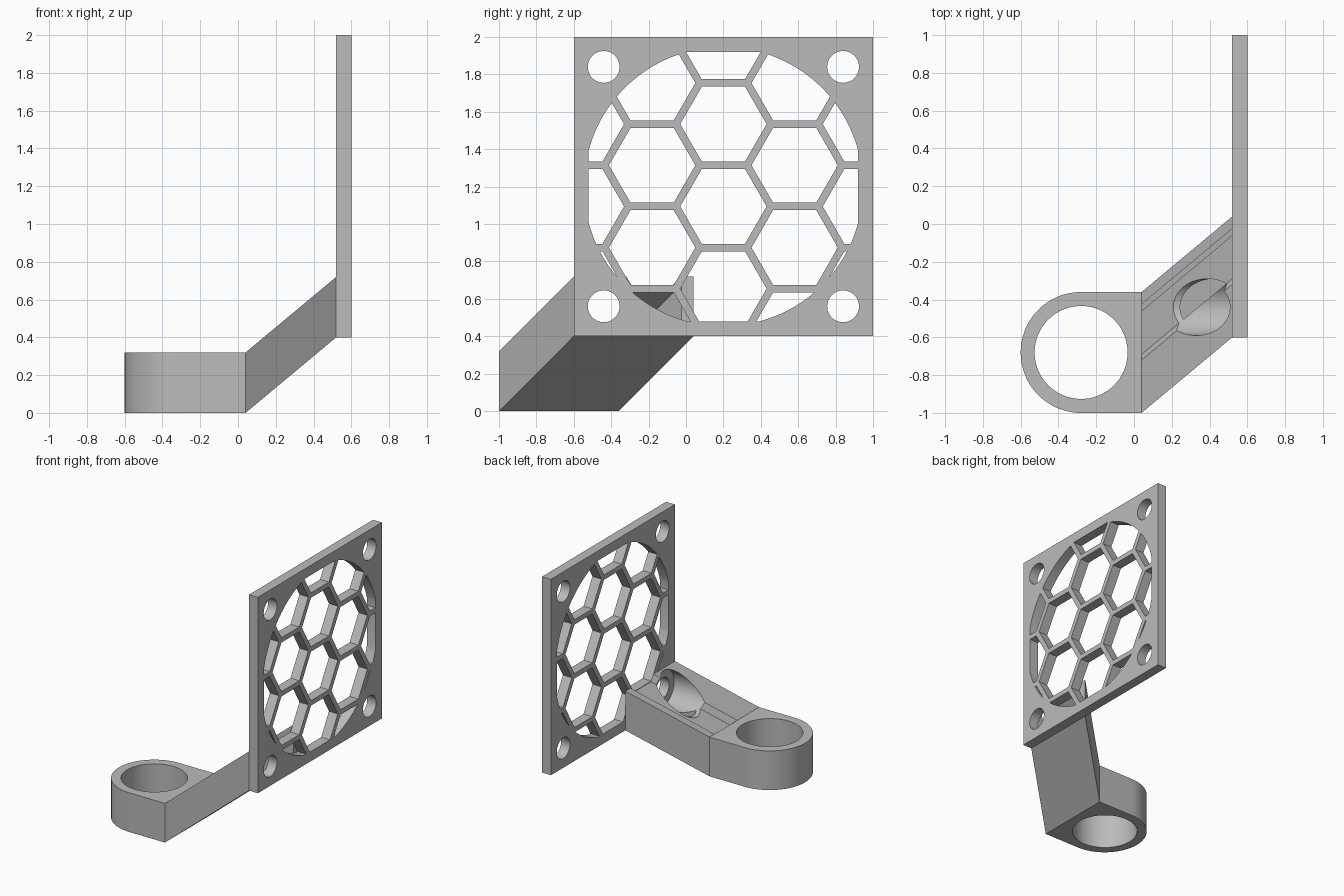
import bpy, bmesh, math
from mathutils import Vector

if "Cube" in bpy.data.objects:
    bpy.data.objects.remove(bpy.data.objects["Cube"], do_unlink=True)

grey = bpy.data.materials.new("plain grey")
grey.use_nodes = True
grey.diffuse_color = (0.5, 0.5, 0.5, 1)
grey.node_tree.nodes["Principled BSDF"].inputs["Base Color"].default_value = (0.5, 0.5, 0.5, 1)


def prisms(name, profiles, offset):
    """Extrude closed 3D outlines along an offset, all in one object."""
    bm = bmesh.new()
    for pts in profiles:
        low = [bm.verts.new(p) for p in pts]
        high = [bm.verts.new(Vector(p) + Vector(offset)) for p in pts]
        bm.faces.new(low)
        bm.faces.new(high[::-1])
        for i in range(len(pts)):
            j = (i + 1) % len(pts)
            bm.faces.new((low[j], low[i], high[i], high[j]))
    bmesh.ops.recalc_face_normals(bm, faces=bm.faces)
    mesh = bpy.data.meshes.new(name)
    bm.to_mesh(mesh)
    bm.free()
    mesh.materials.append(grey)
    ob = bpy.data.objects.new(name, mesh)
    bpy.context.collection.objects.link(ob)
    return ob


def circle(y, z, r, x, n=64, start=0.0, sweep=2 * math.pi):
    """Outline in the plane of constant x."""
    return [(x, y + r * math.cos(start + sweep * i / n),
             z + r * math.sin(start + sweep * i / n)) for i in range(n)]


def rect(x, y0, y1, z0, z1):
    return [(x, y0, z0), (x, y1, z0), (x, y1, z1), (x, y0, z1)]


def combine(target, tool, operation="DIFFERENCE"):
    bpy.context.view_layer.objects.active = target
    mod = target.modifiers.new("cut", "BOOLEAN")
    mod.operation, mod.object, mod.solver = operation, tool, "EXACT"
    bpy.ops.object.modifier_apply(modifier=mod.name)
    bpy.data.objects.remove(tool, do_unlink=True)


# Mounting plate with honeycomb opening and corner screw holes
CY, CZ, X0, X1 = 0.2, 1.2, 0.52, 0.60
plate = prisms("mounting_plate", [rect(X0, CY - 0.8, CY + 0.8, CZ - 0.8, CZ + 0.8)], (X1 - X0, 0, 0))

pitch, apothem = 0.44, 0.2
cells = []
for col in range(-2, 3):
    for row in range(-2, 3):
        z = 1.094 + pitch * (row + (0.5 if col % 2 else 0))
        y = CY + col * pitch * math.cos(math.pi / 6)
        cells.append(circle(y, z, apothem / math.cos(math.pi / 6), X0 - 0.1, 6))
grille = prisms("grille_cells", cells, (0.3, 0, 0))
combine(grille, prisms("disc", [circle(CY, CZ, 0.746, X0 - 0.05, 128)], (0.2, 0, 0)), "INTERSECT")
combine(grille, prisms("square", [rect(X0 - 0.04, CY - 0.72, CY + 0.72, CZ - 0.72, CZ + 0.72)],
                       (0.16, 0, 0)), "INTERSECT")
combine(plate, grille)
combine(plate, prisms("screw_holes", [circle(CY + 0.64 * a, CZ + 0.64 * b, 0.085, X0 - 0.1)
                                      for a in (-1, 1) for b in (-1, 1)], (0.3, 0, 0)))

# Clamp ring with a square end towards the arm
RX, RY, R = -0.28, -0.68, 0.32
outline = [(RX + R * math.cos(a), RY + R * math.sin(a), 0)
           for a in [math.pi / 2 + math.pi * i / 48 for i in range(49)]]
outline += [(0.04, RY - R, 0), (0.04, RY + R, 0)]
ring = prisms("clamp_ring", [outline], (0, 0, 0.32))
bore = [(RX + 0.246 * math.cos(math.tau * i / 96), RY + 0.246 * math.sin(math.tau * i / 96), -0.1)
        for i in range(96)]
combine(ring, prisms("bore", [bore], (0, 0, 0.6)))

# Slanted arm, sheared from the ring up to the plate
SHEAR = Vector((0.48, 0.4, 0.4))


def slanted(name, section, t0=-0.1, t1=1.1):
    base = Vector((0.04, 0, 0)) + SHEAR * t0
    return prisms(name, [[base + Vector((0, y, z)) for y, z in section]], SHEAR * (t1 - t0))


arm = slanted("slanted_arm", [(-1, 0), (-0.36, 0), (-0.36, 0.32), (-1, 0.32)], 0, 1)
# Recess on top, cable duct inside and the slit joining them
combine(arm, slanted("recess", [(-0.69, 0.27), (-0.425, 0.27), (-0.425, 0.4), (-0.768, 0.4)]))
combine(arm, slanted("duct", [(-0.69, 0.04), (-0.425, 0.04), (-0.425, 0.24), (-0.69, 0.24)]))
combine(arm, slanted("slit", [(-0.46, 0.2), (-0.425, 0.2), (-0.425, 0.3), (-0.46, 0.3)]))
# Screwdriver access behind the lower screw hole
combine(arm, prisms("access", [circle(CY - 0.64, CZ - 0.64, 0.15, 0.1)], (0.5, 0, 0)))

for ob in (plate, ring, arm):
    bpy.ops.object.select_all(action="DESELECT")
    ob.select_set(True)
    bpy.context.view_layer.objects.active = ob
    bpy.ops.object.shade_smooth_by_angle(angle=math.radians(25))
